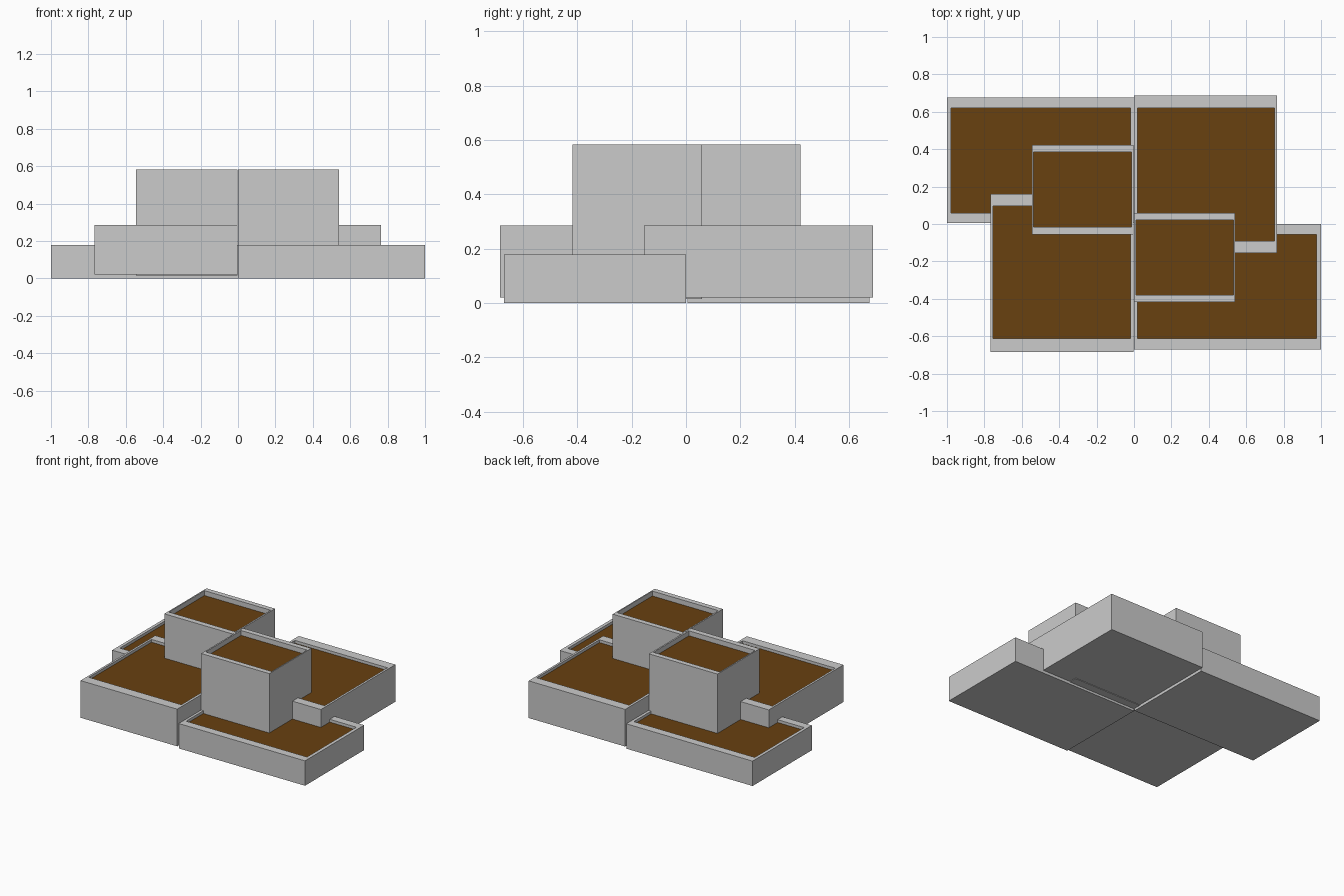
import bpy, bmesh

if "Cube" in bpy.data.objects:
    bpy.data.objects.remove(bpy.data.objects["Cube"])


def flat_material(name, color):
    m = bpy.data.materials.new(name)
    m.diffuse_color = (*color, 1)
    m.use_nodes = True
    m.node_tree.nodes["Principled BSDF"].inputs["Base Color"].default_value = m.diffuse_color
    return m


concrete = flat_material("light grey concrete", (0.60, 0.60, 0.60))
soil = flat_material("brown soil", (0.14, 0.052, 0.005))


def planter(name, outer, inner, z0, z1, depth):
    """Box with a recessed soil bed; outer and inner are (x0, x1, y0, y1)."""
    bm = bmesh.new()

    def ring(r, z):
        x0, x1, y0, y1 = r
        return [bm.verts.new((x, y, z)) for x, y in
                ((x0, y0), (x1, y0), (x1, y1), (x0, y1))]

    # base, outside top, rim inside, soil level
    rings = [ring(outer, z0), ring(outer, z1), ring(inner, z1), ring(inner, z1 - depth)]
    bm.faces.new(rings[0][::-1])
    for a, b in zip(rings, rings[1:]):
        for i in range(4):
            j = (i + 1) % 4
            bm.faces.new((a[i], a[j], b[j], b[i]))
    bm.faces.new(rings[-1]).material_index = 1
    me = bpy.data.meshes.new(name)
    bm.to_mesh(me)
    bm.free()
    me.materials.append(concrete)
    me.materials.append(soil)
    bpy.context.collection.objects.link(bpy.data.objects.new(name, me))


# Low planters
planter("low_planter_front", (0, 1, -0.67, 0), (0.018, 0.976, -0.613, -0.055), 0, 0.178, 0.02)
planter("low_planter_back", (-1, 0, 0.005, 0.675), (-0.978, -0.02, 0.06, 0.619), 0, 0.178, 0.02)

# Middle planters
planter("middle_planter_front", (-0.768, -0.002, -0.685, 0.16), (-0.753, -0.02, -0.613, 0.097), 0.02, 0.286, 0.02)
planter("middle_planter_back", (0, 0.765, -0.155, 0.688), (0.018, 0.75, -0.092, 0.619), 0.02, 0.286, 0.02)

# Tall planters
planter("tall_planter_front", (0, 0.54, -0.417, 0.058), (0.01, 0.532, -0.38, 0.021), 0.016, 0.583, 0.035)
planter("tall_planter_back", (-0.545, -0.002, -0.055, 0.422), (-0.536, -0.013, -0.016, 0.386), 0.016, 0.583, 0.035)
